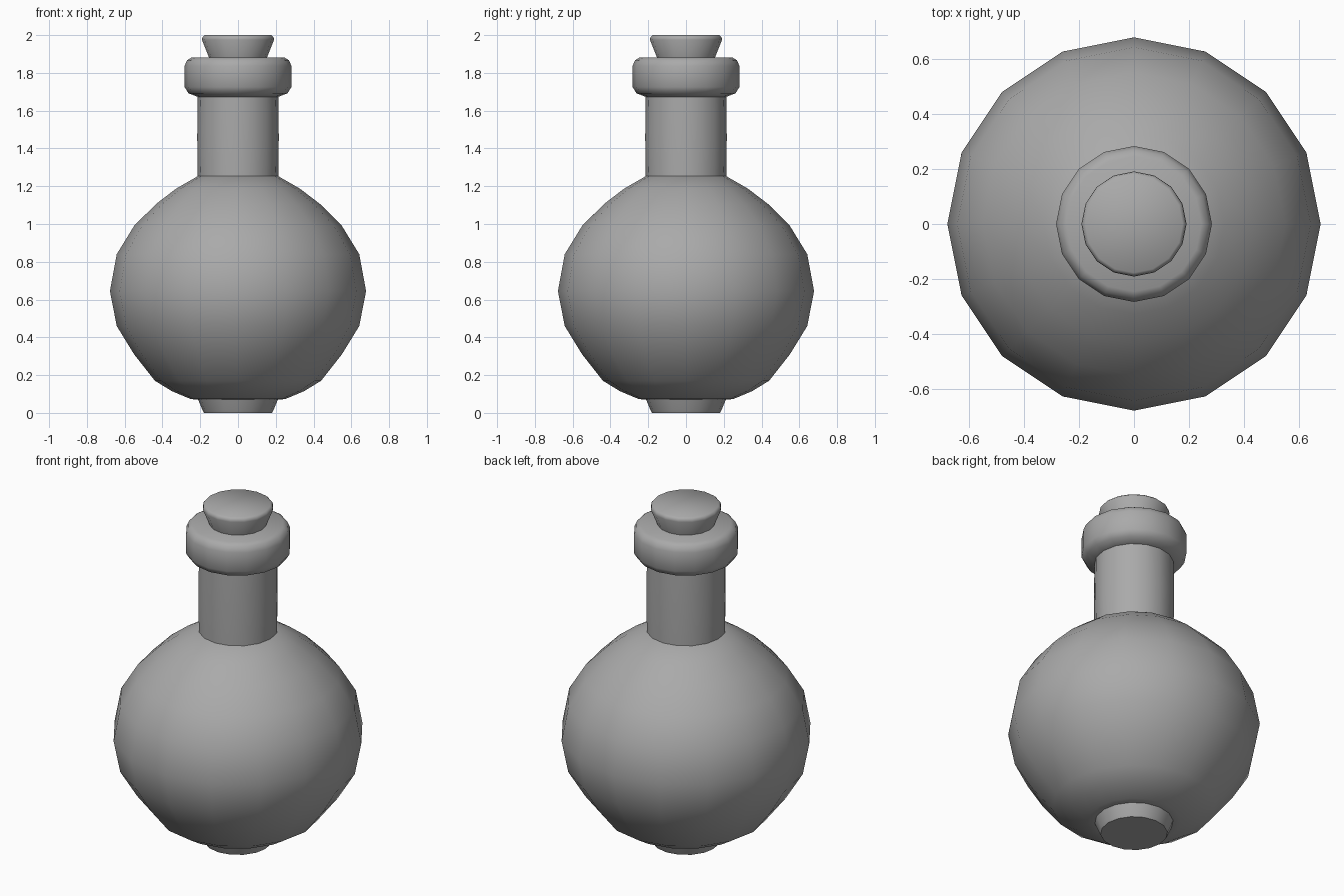
import bpy, bmesh, math

SIDES = 16

if "Cube" in bpy.data.objects:
    bpy.data.objects.remove(bpy.data.objects["Cube"], do_unlink=True)

# One plain grey for the whole flask
grey = bpy.data.materials.new("plain_grey")
grey.use_nodes = True
colour = (0.4, 0.4, 0.4, 1)
grey.diffuse_color = colour
grey.node_tree.nodes["Principled BSDF"].inputs["Base Color"].default_value = colour


def lathe(name, profile, crease=40):
    """Turn a bottom-to-top (radius, height) profile into a capped solid."""
    bm = bmesh.new()
    rings = []
    for r, z in profile:
        rings.append([bm.verts.new((r * math.cos(a), r * math.sin(a), z))
                      for a in (math.tau * i / SIDES for i in range(SIDES))])
    for low, high in zip(rings, rings[1:]):
        for i in range(SIDES):
            j = (i + 1) % SIDES
            bm.faces.new((low[i], low[j], high[j], high[i]))
    bm.faces.new(reversed(rings[0]))
    bm.faces.new(rings[-1])
    mesh = bpy.data.meshes.new(name)
    bm.to_mesh(mesh)
    bm.free()
    mesh.materials.append(grey)
    obj = bpy.data.objects.new(name, mesh)
    bpy.context.collection.objects.link(obj)
    bpy.ops.object.select_all(action="DESELECT")
    obj.select_set(True)
    bpy.context.view_layer.objects.active = obj
    bpy.ops.object.shade_smooth_by_angle(angle=math.radians(crease))
    return obj


# Small tapered foot
lathe("foot", [(0.18, 0), (0.188, 0.015), (0.213, 0.075)])

# Round belly
lathe("belly", [(0.21, 0.07), (0.25, 0.073), (0.35, 0.115), (0.44, 0.17),
                (0.55, 0.31), (0.642, 0.46), (0.678, 0.645), (0.642, 0.84),
                (0.55, 0.99), (0.434, 1.106), (0.328, 1.187), (0.21, 1.255)])

# Straight neck
lathe("neck", [(0.213, 1.24), (0.216, 1.46), (0.213, 1.69)])

# Rounded collar around the mouth
lathe("collar", [(0.205, 1.67), (0.262, 1.692), (0.283, 1.725), (0.283, 1.837),
                 (0.27, 1.867), (0.245, 1.882)])

# Tapered stopper
lathe("stopper", [(0.145, 1.84), (0.153, 1.88), (0.191, 1.975), (0.188, 1.99),
                  (0.177, 2.0)], crease=50)
